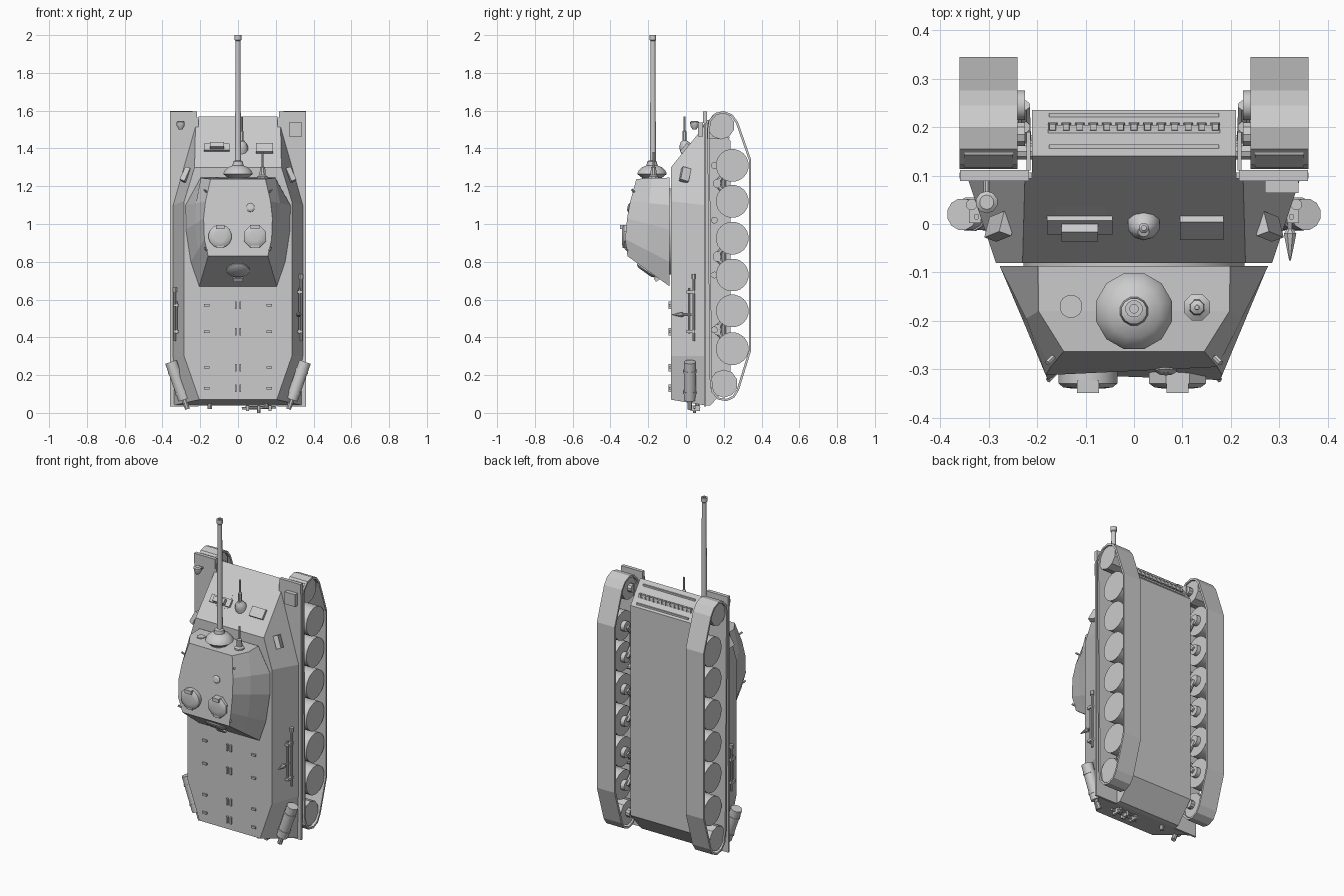
import bpy, bmesh, math
from mathutils import Vector as V

if "Cube" in bpy.data.objects:
    bpy.data.objects.remove(bpy.data.objects["Cube"])


def finish(name, bm, smooth=None):
    bmesh.ops.recalc_face_normals(bm, faces=bm.faces[:])
    me = bpy.data.meshes.new(name)
    bm.to_mesh(me)
    bm.free()
    ob = bpy.data.objects.new(name, me)
    bpy.context.collection.objects.link(ob)
    if smooth:
        bpy.ops.object.select_all(action='DESELECT')
        ob.select_set(True)
        bpy.context.view_layer.objects.active = ob
        bpy.ops.object.shade_smooth_by_angle(angle=math.radians(smooth))
    return ob


def loft(name, rings, caps=True):
    """Skin closed rings of equal length."""
    bm = bmesh.new()
    vs = [[bm.verts.new(p) for p in r] for r in rings]
    n = len(rings[0])
    for a, b in zip(vs, vs[1:]):
        for i in range(n):
            bm.faces.new((a[i], a[(i + 1) % n], b[(i + 1) % n], b[i]))
    if caps:
        bm.faces.new(vs[0])
        bm.faces.new(vs[-1])
    return finish(name, bm)


def both(half):
    """Close a half ring by mirroring it over x = 0."""
    return half + [(-x, y, z) for x, y, z in reversed(half)]


def box(name, c, s, rx=0, ry=0, rz=0):
    bm = bmesh.new()
    bmesh.ops.create_cube(bm, size=1)
    bmesh.ops.scale(bm, vec=s, verts=bm.verts)
    ob = finish(name, bm)
    ob.location, ob.rotation_euler = c, (rx, ry, rz)
    return ob


def lathe(name, c, axis, prof, n=16, sx=1, smooth=35):
    """Spin (radius, height) points about an axis through c."""
    q = V(axis).to_track_quat('Z', 'Y')
    bm = bmesh.new()
    rings = []
    for r, h in prof:
        rings.append([bm.verts.new(V(c) + q @ V((r * sx * math.cos(t), r * math.sin(t), h)))
                      for t in [2 * math.pi * (i + .5) / n for i in range(n)]])
    for a, b in zip(rings, rings[1:]):
        for i in range(n):
            bm.faces.new((a[i], a[(i + 1) % n], b[(i + 1) % n], b[i]))
    bm.faces.new(rings[0])
    bm.faces.new(rings[-1])
    return finish(name, bm, smooth)


def rod(name, a, b, r, n=8):
    d = V(b) - V(a)
    return lathe(name, a, d, [(r, 0), (r, d.length)], n)


# Hull: sloped upper body and boxy lower body
loft("upper_hull", [
    both([(.205, -.08, .07), (.285, -.08, .3), (.285, -.08, 1.12), (.23, -.08, 1.3)]),
    both([(.34, .1, .04), (.345, .1, .3), (.345, .1, 1.1), (.225, .1, 1.522)])])
prof = [(.1, .04), (.1, 1.522), (.14, 1.57), (.235, 1.44), (.235, .16), (.13, .04)]
loft("lower_hull", [[(x, y, z) for y, z in prof] for x in (-.21, .21)])

# Turret
base = [(.205, -.087, .67), (.25, -.087, .8), (.276, -.087, .97), (.277, -.087, 1.1), (.198, -.087, 1.245)]
roof = [(.158, -.31, .83), (.178, -.322, .92), (.182, -.312, 1.03), (.172, -.295, 1.12), (.145, -.263, 1.238)]
mid = [tuple(V(a).lerp(V(b), .52)) for a, b in zip(base, roof)]
mid[-1] = (.197, -.18, 1.244)
loft("turret", [both(base), both(mid), both(roof)])
lathe("turret_ring", (0, -.1, .96), (0, 1, 0), [(.23, 0), (.23, .025)], 24)

# Main gun
lathe("mantlet", (0, -.18, 0), (0, 0, 1),
      [(.05, 1.22), (.055, 1.245), (.081, 1.265), (.075, 1.28), (.055, 1.3), (.03, 1.31), (.027, 1.33), (.018, 1.335)], 12)
lathe("gun_barrel", (0, -.175, 0), (0, 0, 1),
      [(.017, 1.3), (.015, 1.6), (.013, 1.97), (.018, 1.975), (.018, 2.0), (.009, 2.0), (.009, 1.96)], 12)

# Turret front fittings
lathe("coaxial_gun_mount", (.13, -.172, 1.24), (0, 0, 1),
      [(.029, 0), (.029, .012), (.017, .02), (.015, .06), (.006, .065), (.005, .14)], 8)
lathe("gun_sight", (-.13, -.17, 1.24), (0, 0, 1), [(.024, 0), (.024, .008)], 12)

# Turret roof hatches
for x, n, s in ((-.095, 16, 1), (.09, 8, 1.03)):
    h = lathe("turret_hatch", (x, -.305, .935), (0, -1, 0), [(.062 * s, 0), (.062 * s, .024), (.052, .032), (.03, .035)], n)
    box("hatch_periscope", (x, -.336, .985), (.045, .026, .022))
    box("hatch_hinge", (x, -.328, .88), (.04, .016, .012))
lathe("roof_ventilator", (.066, -.29, 1.085), (0, -1, .2), [(.023, 0), (.023, .014), (.014, .02)], 10)
lathe("rear_hatch", (0, -.205, .762), (0, -.58, -.81), [(.062, 0), (.062, .012), (.045, .022)], 12, 1)
box("rear_hatch_hinge", (0, -.15, .712), (.055, .035, .02), .6)
for s in (-1, 1):
    for z, x, y in ((1.17, .167, -.275), (.86, .165, -.31)):
        rod("lifting_hook", (s * x, y, z), (s * (x + .012), y - .012, z + .012), .006, 6)

# Glacis fittings
G = -.695
box("driver_visor", (-.112, .004, 1.4), (.135, .03, .045), G)
box("driver_visor_flap", (-.112, -.015, 1.412), (.075, .03, .03), G)
box("driver_visor_base", (-.11, .012, 1.405), (.105, .012, .085), G)
box("glacis_hatch", (.14, -.007, 1.4), (.09, .02, .058), G)
lathe("bow_gun_mount", (.02, .005, 1.39), (0, -.4, 1), [(.034, -.03), (.034, .02), (.025, .04), (.012, .055)], 10)
lathe("bow_gun", (.02, -.008, 1.43), (0, 0, 1), [(.011, 0), (.011, .06), (.006, .065), (.006, .14)], 8)

# Lower front plate with spare track teeth
L = math.atan2(.13, .095) - math.pi / 2
for y in (.16, .225):
    box("nose_rack_rail", (0, y, 1.57 - (y - .14) * 1.37 + .003), (.35, .008, .01))
box("nose_rack_plate", (0, .196, 1.498), (.355, .016, .016))
for i in range(13):
    lathe("spare_track_tooth", (-.168 + i * .028, .2, 1.485), (0, 0, 1), [(.014, 0), (.009, .025)], 4)

# Running gear, fenders and side stowage
track = [(.345, .33), (.345, 1.34), (.275, 1.54), (.245, 1.58), (.2, 1.598), (.155, 1.588), (.122, 1.55), (.113, 1.5),
         (.125, .18), (.135, .11), (.17, .07), (.215, .062), (.255, .08), (.28, .12)]
cy = sum(p[0] for p in track) / len(track)
for s in (-1, 1):
    # Inner outline: each vertex moved along the averaged edge normal
    inner = []
    for i, p in enumerate(track):
        a, b, c = V(track[i - 1]), V(p), V(track[(i + 1) % len(track)])
        t = ((b - a).normalized() + (c - b).normalized()).normalized()
        nrm = V((-t.y, t.x))
        if nrm.dot(b + nrm * .01 - b) and nrm.dot(V((.22, min(max(b.y, .2), 1.5))) - b) < 0:
            nrm = -nrm
        inner.append(b + nrm * .012)
    X = lambda x, pts: [(s * x, p[0], p[1]) for p in pts]
    loft("track", [X(.24, track), X(.36, track), X(.36, inner), X(.24, inner), X(.24, track)], False)
    wheels = [(.245, z, .087) for z in (1.31, 1.12, .925, .73, .54, .34)] + [(.185, 1.52, .072), (.2, .155, .074)]
    for i, (y, z, r) in enumerate(wheels):
        lathe("road_wheel" if i < 6 else "end_wheel", (s * .25, y, z), (s, 0, 0),
              [(r * .35, -.025), (r * .35, 0), (r, 0), (r, .1)], 20 if i < 6 else 10)
        if i < 6:
            d = .09 if i % 2 else -.09
            rod("swing_arm", (s * .225, .165, z + d), (s * .228, y, z), .014)
            rod("arm_pivot", (s * .2, .165, z + d), (s * .24, .165, z + d), .02)
    for z in (.44, .83, 1.21):
        rod("suspension_spring", (s * .226, .2, z - .08), (s * .226, .2, z + .08), .012)
    for z in (.44, .73, 1.02, 1.31):
        rod("return_roller", (s * .21, .15, z), (s * .3, .15, z), .018, 10)

    # Fender and its front flap
    box("fender", (s * .285, .1, .8), (.15, .012, 1.53))
    box("fender_flap", (s * .288, .1, 1.565), (.143, .022, .06))
    box("fender_rib", (s * .218, .15, 1.5), (.008, .08, .1))

    # Corner plate and rear drum
    box("corner_plate", (s * .276, -.005, 1.26), (.028, .045, .075), -.3, s * -.35, s * .35)
    a, b = V((s * .355, .02, .27)), V((s * .285, .02, .07))
    rod("rear_drum", a, b, .033, 12)
    rod("drum_outlet", b, b + (b - a) * .25, .014)
    for t in (.25, .8):
        p = a.lerp(b, t)
        u = (b - a).normalized() * .006
        rod("drum_strap", p - u, p + u, .036, 12)

    # Side tools
    z0, z1 = (.38, .72) if s > 0 else (.38, .65)
    rod("side_tool", (s * .335, .04, z0), (s * .335, .04, z1), .007)
    rod("side_bar", (s * .325, .015, z0 + .04), (s * .325, .015, z1 - .06), .006)
    lathe("tool_head", (s * .335, .04, z1), (0, 0, 1), [(.012, -.01), (.012, .015)], 8)
    for z in (z0 + .05, z1 - .08):
        box("tool_clamp", (s * .328, .025, z), (.025, .045, .015))

    # Rear deck hinges
    for z in (.57, .43, .24, .13):
        box("deck_latch", (s * .165, -.084, z), (.028, .014, .012))
        box("deck_hinge", (s * .012, -.085, z), (.01, .016, .04))
    rod("rear_tow_hook", (s * .15, .06, .05), (s * .15, .06, .02), .012)

# Fender front fittings and rear tools
lathe("headlight", (-.304, .045, 1.5), (0, 0, 1), [(.01, 0), (.022, .02), (.023, .04), (.015, .046)], 10)
rod("headlight_stem", (-.304, .045, 1.52), (-.304, .095, 1.52), .007)
box("fender_box", (.305, .077, 1.5), (.07, .026, .075))
lathe("side_marker", (.322, .03, .52), (0, -1, 0), [(.006, 0), (.006, .04), (.014, .05), (.002, .105)], 8)
rod("rear_bar", (.02, .045, .024), (.2, .045, .03), .008)
rod("rear_tool", (.04, .07, .03), (.18, .07, .03), .006)
for x in (.05, .11, .17):
    box("rear_clamp", (x, .05, .025), (.015, .05, .03))
rod("rear_eye", (.11, .045, 0), (.11, .045, .03), .01)
